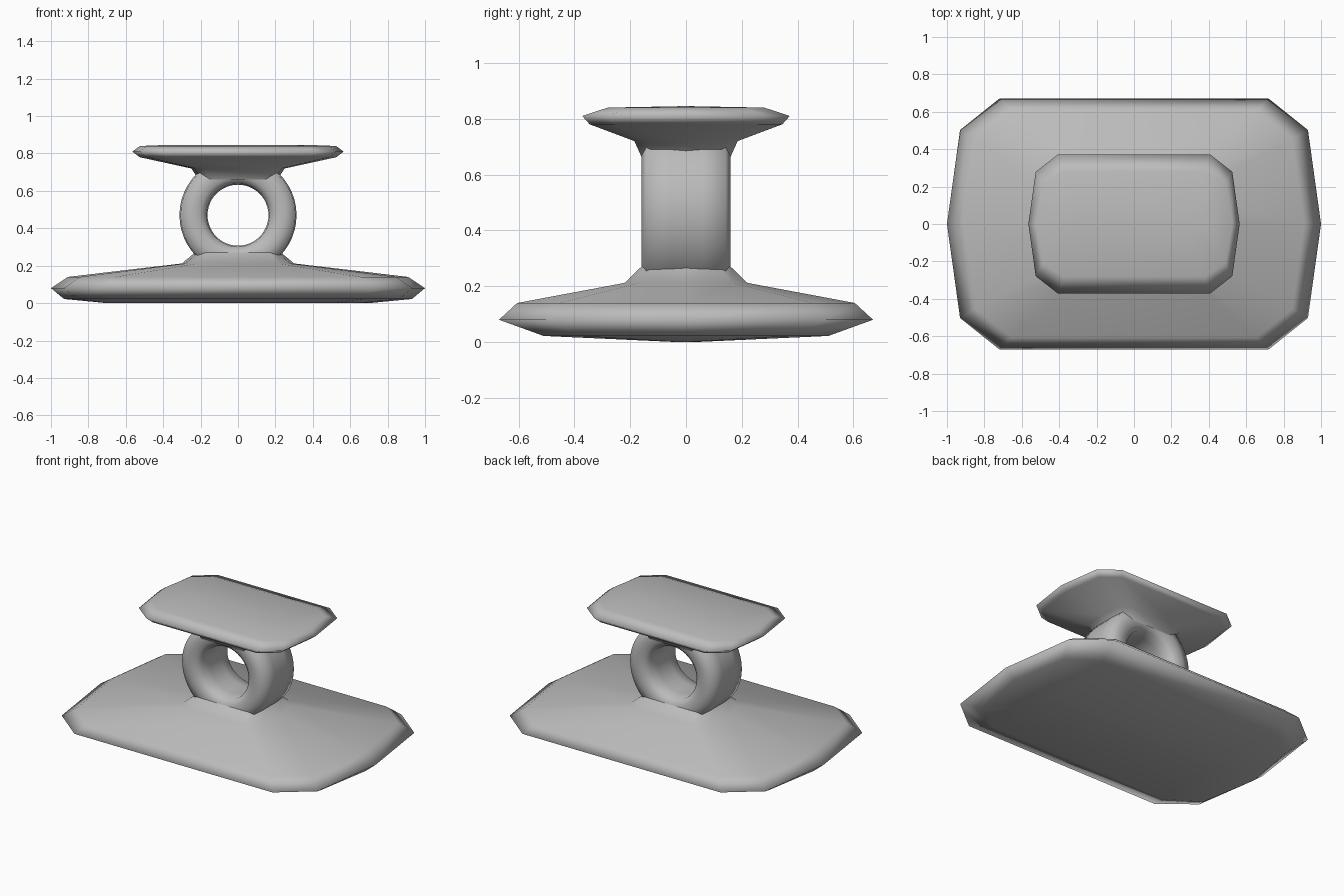
import bpy
import bmesh
from math import cos, sin, tau

cube = bpy.data.objects.get("Cube")
if cube:
    bpy.data.objects.remove(cube, do_unlink=True)

grey = bpy.data.materials.new("plain grey")
grey.use_nodes = True
colour = (0.5, 0.5, 0.5, 1)
grey.diffuse_color = colour
grey.node_tree.nodes["Principled BSDF"].inputs["Base Color"].default_value = colour


def outline(a, b, z):
    """Ten-sided plate outline: half-length a, half-depth b, pointed ends."""
    quarter = [(a, 0), (0.93 * a, 0.75 * b), (0.72 * a, b)]
    half = quarter + [(-x, y) for x, y in reversed(quarter)]
    return [(x, y, z) for x, y in half + [(-x, -y) for x, y in half[1:-1]]]


def loft(name, rings, closed=False, cap_first=False):
    """Skin a stack of equal-length rings into a smooth mesh."""
    bm = bmesh.new()
    loops = [[bm.verts.new(p) for p in ring] for ring in rings]
    pairs = list(zip(loops, loops[1:]))
    if closed:
        pairs.append((loops[-1], loops[0]))
    for lo, hi in pairs:
        for i in range(len(lo)):
            j = (i + 1) % len(lo)
            bm.faces.new((lo[i], lo[j], hi[j], hi[i]))
    if cap_first:
        bm.faces.new(loops[0])
    bmesh.ops.recalc_face_normals(bm, faces=bm.faces)
    for f in bm.faces:
        f.smooth = True
    mesh = bpy.data.meshes.new(name)
    bm.to_mesh(mesh)
    bm.free()
    mesh.materials.append(grey)
    obj = bpy.data.objects.new(name, mesh)
    bpy.context.collection.objects.link(obj)
    return obj


# Wide lower plate, rising into a flared neck
loft("base_plate", [outline(*r) for r in (
    (0.70, 0.03, 0.0), (0.93, 0.51, 0.022), (1.0, 0.67, 0.08),
    (0.91, 0.605, 0.14), (0.30, 0.22, 0.212), (0.23, 0.16, 0.27))], cap_first=True)

# Small upper plate, with its neck hanging below
loft("top_plate", [outline(*r) for r in (
    (0.40, 0.02, 0.845), (0.525, 0.28, 0.84), (0.565, 0.372, 0.81),
    (0.525, 0.345, 0.78), (0.25, 0.185, 0.72), (0.21, 0.158, 0.66))], cap_first=True)

# Thick ring between the plates, its hole running front to back
side = [(0.313, 0.06), (0.307, 0.142), (0.25, 0.16),
        (0.20, 0.155), (0.169, 0.13), (0.163, 0.06)]
section = side + [(r, -y) for r, y in reversed(side)]
steps = 48
loft("ring_link", [[(r * cos(tau * k / steps), y, 0.47 + r * sin(tau * k / steps))
                    for r, y in section] for k in range(steps)], closed=True)
